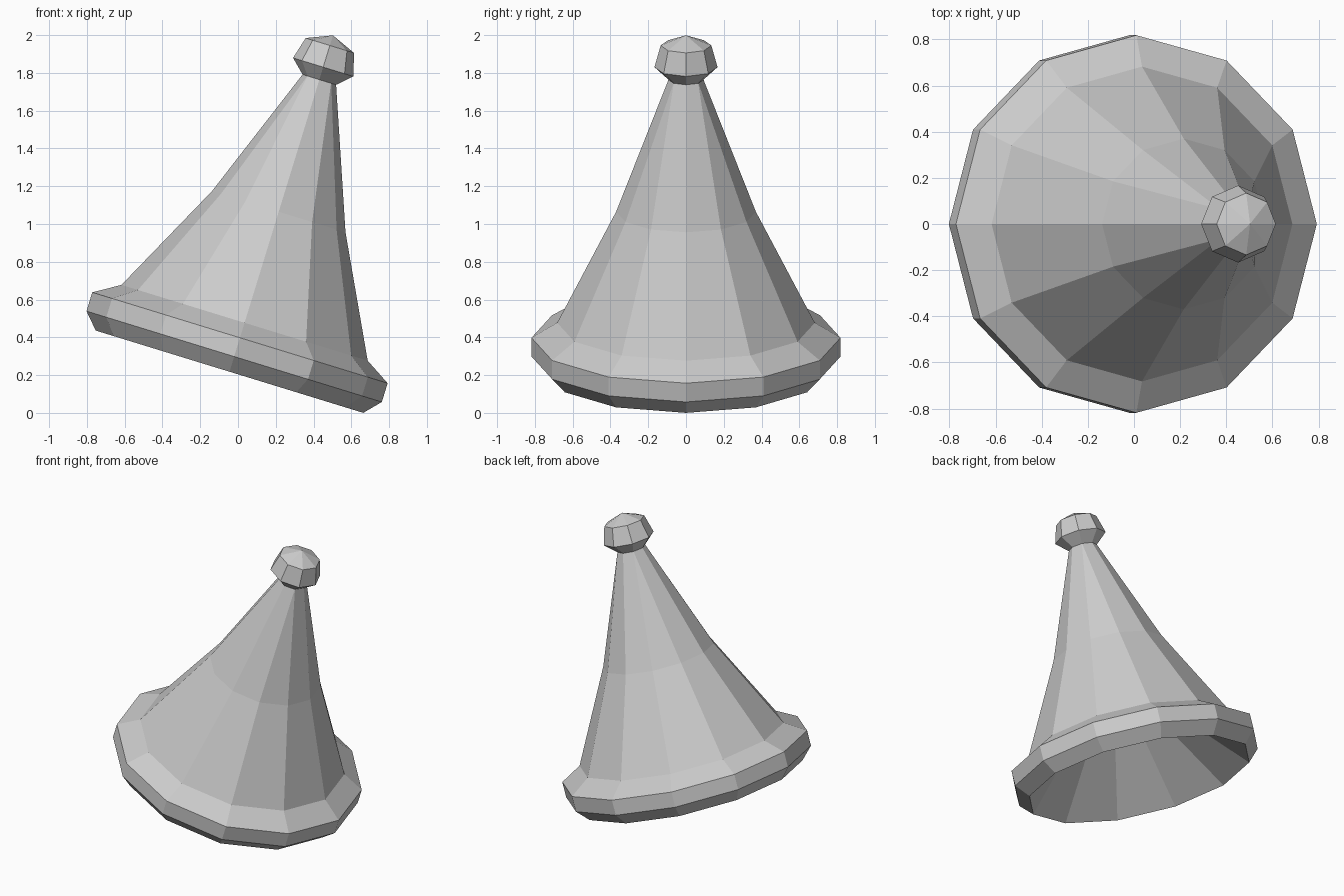
import bpy, bmesh, math
from mathutils import Matrix

if "Cube" in bpy.data.objects:
    bpy.data.objects.remove(bpy.data.objects["Cube"])

# Tilted hat axis: origin at the brim underside, leaning towards +x
TILT = Matrix.Translation((-0.045, 0, 0.218)) @ Matrix.Rotation(math.radians(17.1), 4, 'Y')


def ring(bm, r, h, sides):
    n = sides if r > 0 else 1
    return [bm.verts.new((r * math.cos(math.tau * i / sides),
                          r * math.sin(math.tau * i / sides), h)) for i in range(n)]


def bridge(bm, a, b, flip=False):
    """Join two rings of equal count; a single vertex makes a fan."""
    n = max(len(a), len(b))
    for i in range(n):
        j = (i + 1) % n
        face = list(dict.fromkeys([a[i % len(a)], a[j % len(a)], b[j % len(b)], b[i % len(b)]]))
        bm.faces.new(face[::-1] if flip else face)


def bridge_12_to_8(bm, a, b):
    """Each quarter: quad, triangle, quad."""
    for q in range(4):
        p = [a[(3 * q + k) % 12] for k in range(4)]
        t = [b[(2 * q + k) % 8] for k in range(3)]
        bm.faces.new((p[0], p[1], t[1], t[0]))
        bm.faces.new((p[1], p[2], t[1]))
        bm.faces.new((p[2], p[3], t[2], t[1]))


def finish(name, bm):
    bm.transform(TILT)
    mesh = bpy.data.meshes.new(name)
    bm.to_mesh(mesh)
    bm.free()
    bpy.context.collection.objects.link(bpy.data.objects.new(name, mesh))


def lathe(name, profile, sides, flip=False):
    bm = bmesh.new()
    rings = [ring(bm, r, h, sides) for r, h in profile]
    for a, b in zip(rings, rings[1:]):
        bridge(bm, a, b, flip)
    finish(name, bm)


# Thick rolled brim
lathe("brim", [(0.741, 0), (0.818, 0.084), (0.818, 0.188), (0.682, 0.271)], 12)

# Slightly flared cone, narrowing from twelve sides to eight
bm = bmesh.new()
base, mid, tip = ring(bm, 0.682, 0.271, 12), ring(bm, 0.37, 0.886, 12), ring(bm, 0.09, 1.625, 8)
bridge(bm, base, mid)
bridge_12_to_8(bm, mid, tip)
finish("cone", bm)

# Hollow underside rising to a point inside
lathe("underside", [(0.741, 0), (0, 0.75)], 12, flip=True)

# Pompom on the tip
lathe("pompom", [(0.09, 1.615), (0.167, 1.687), (0.134, 1.807), (0, 1.863)], 8)
